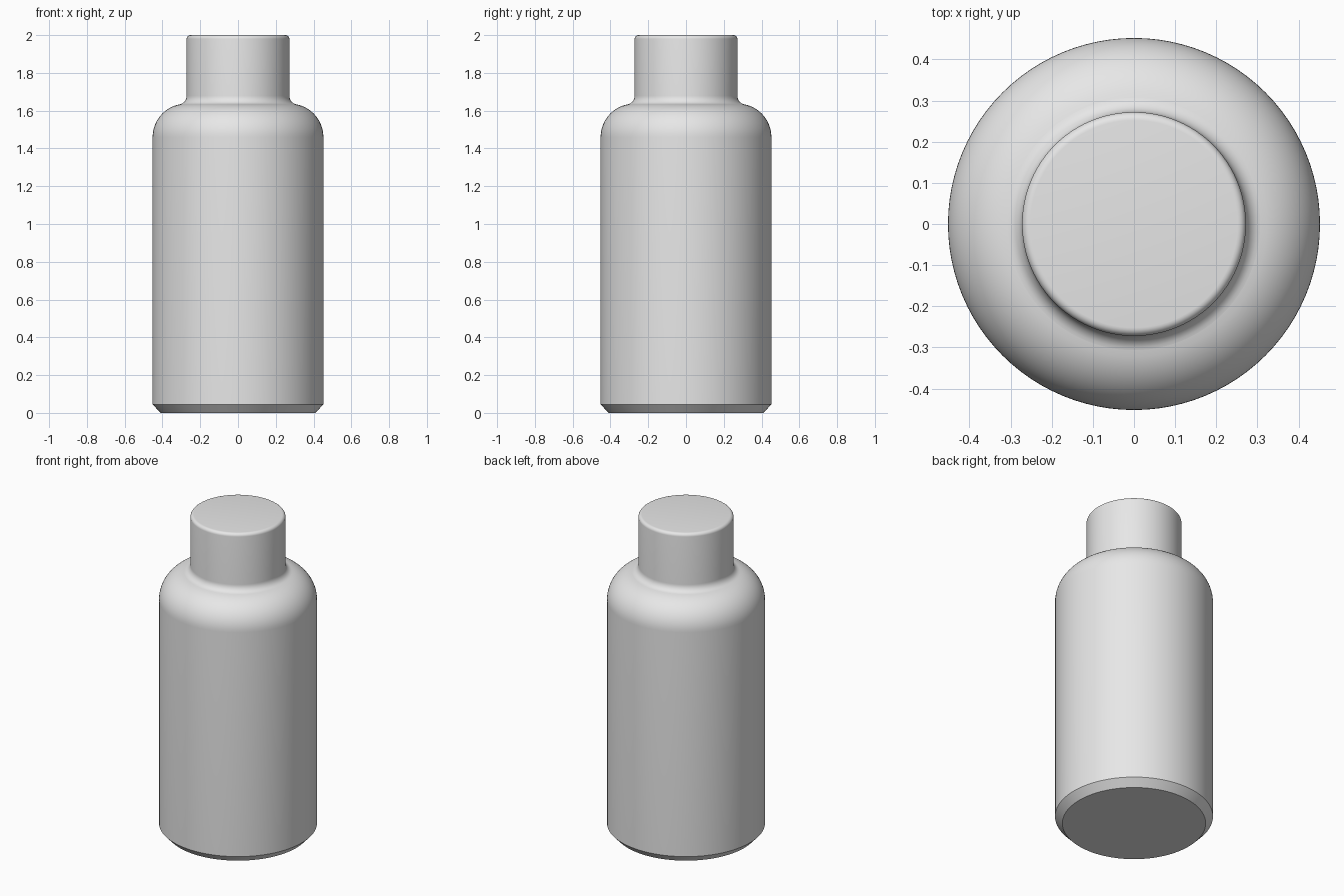
import bpy, bmesh
from math import sin, cos, pi, radians

cube = bpy.data.objects.get("Cube")
if cube:
    bpy.data.objects.remove(cube, do_unlink=True)

SIDES = 96


def arc(cr, cz, radius_r, radius_z, start, end, steps):
    """Points on an elliptical arc in the radius/height plane."""
    angles = [radians(start + (end - start) * i / steps) for i in range(steps + 1)]
    return [(cr + radius_r * cos(a), cz + radius_z * sin(a)) for a in angles]


def lathe(name, profile, material):
    """Spin a profile around z and cap both ends."""
    bm = bmesh.new()
    rings = []
    for r, z in profile:
        rings.append([bm.verts.new((r * cos(2 * pi * i / SIDES), r * sin(2 * pi * i / SIDES), z))
                      for i in range(SIDES)])
    for low, high in zip(rings, rings[1:]):
        for i in range(SIDES):
            j = (i + 1) % SIDES
            bm.faces.new((low[i], low[j], high[j], high[i]))
    bm.faces.new(rings[0][::-1])
    bm.faces.new(rings[-1])
    mesh = bpy.data.meshes.new(name)
    bm.to_mesh(mesh)
    bm.free()
    mesh.materials.append(material)
    obj = bpy.data.objects.new(name, mesh)
    bpy.context.collection.objects.link(obj)
    bpy.ops.object.select_all(action="DESELECT")
    obj.select_set(True)
    bpy.context.view_layer.objects.active = obj
    bpy.ops.object.shade_smooth_by_angle(angle=radians(30))
    return obj


grey = bpy.data.materials.new("light grey")
grey.use_nodes = True
colour = (0.8, 0.8, 0.8, 1)
grey.diffuse_color = colour
grey.node_tree.nodes["Principled BSDF"].inputs["Base Color"].default_value = colour

# Chamfered base and straight wall
profile = [(0.41, 0), (0.452, 0.045)]
# Rounded shoulder
profile += arc(0.275, 1.46, 0.177, 0.177, 0, 80, 14)
# Hollow fillet where the shoulder meets the neck
profile += arc(0.314, 1.679, 0.042, 0.045, 260, 180, 8)
# Neck with a softly rounded top edge
profile += arc(0.252, 1.98, 0.02, 0.02, 0, 90, 6)

lathe("bottle", profile, grey)
